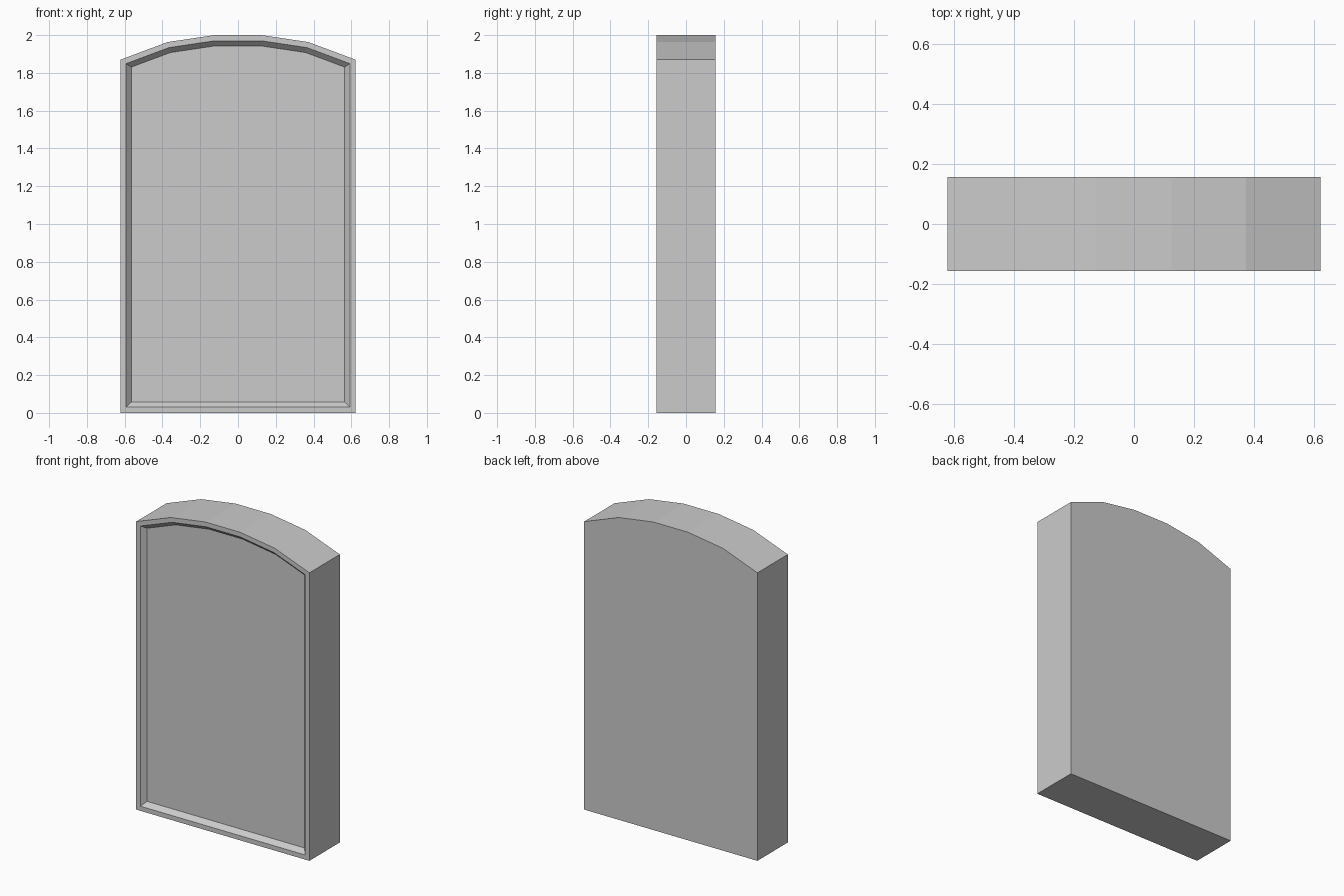
import bpy
import bmesh
from mathutils import Vector

cube = bpy.data.objects.get("Cube")
if cube:
    bpy.data.objects.remove(cube, do_unlink=True)

HALF_DEPTH = 0.156
RIM = 0.03       # flat border width
BEVEL = 0.027    # sloped border width
RECESS = 0.03    # depth of the sunken panel

# Single stone grey
grey = bpy.data.materials.new("stone grey")
grey.use_nodes = True
colour = (0.6, 0.6, 0.6, 1)
grey.diffuse_color = colour
grey.node_tree.nodes["Principled BSDF"].inputs["Base Color"].default_value = colour

# Arched outline, mirrored from its right half
half = [(0.622, 0), (0.622, 1.87), (0.373, 1.963), (0.125, 2)]
outline = half + [(-x, z) for x, z in reversed(half)]

# Solid slab extruded front to back
bm = bmesh.new()
front = bm.faces.new([bm.verts.new((x, -HALF_DEPTH, z)) for x, z in outline])
extruded = bmesh.ops.extrude_face_region(bm, geom=[front], use_keep_orig=True)
back_verts = [v for v in extruded["geom"] if isinstance(v, bmesh.types.BMVert)]
bmesh.ops.translate(bm, verts=back_verts, vec=Vector((0, 2 * HALF_DEPTH, 0)))
bmesh.ops.recalc_face_normals(bm, faces=bm.faces[:])

# Raised rim, then a sloped edge down to the sunken front panel
panel = min(bm.faces, key=lambda f: f.calc_center_median().y)
bmesh.ops.inset_region(bm, faces=[panel], thickness=RIM, use_even_offset=True)
bmesh.ops.inset_region(bm, faces=[panel], thickness=BEVEL, use_even_offset=True)
bmesh.ops.translate(bm, verts=panel.verts[:], vec=Vector((0, RECESS, 0)))

mesh = bpy.data.meshes.new("arched_slab")
bm.to_mesh(mesh)
bm.free()
mesh.materials.append(grey)
slab = bpy.data.objects.new("arched_slab", mesh)
bpy.context.collection.objects.link(slab)
